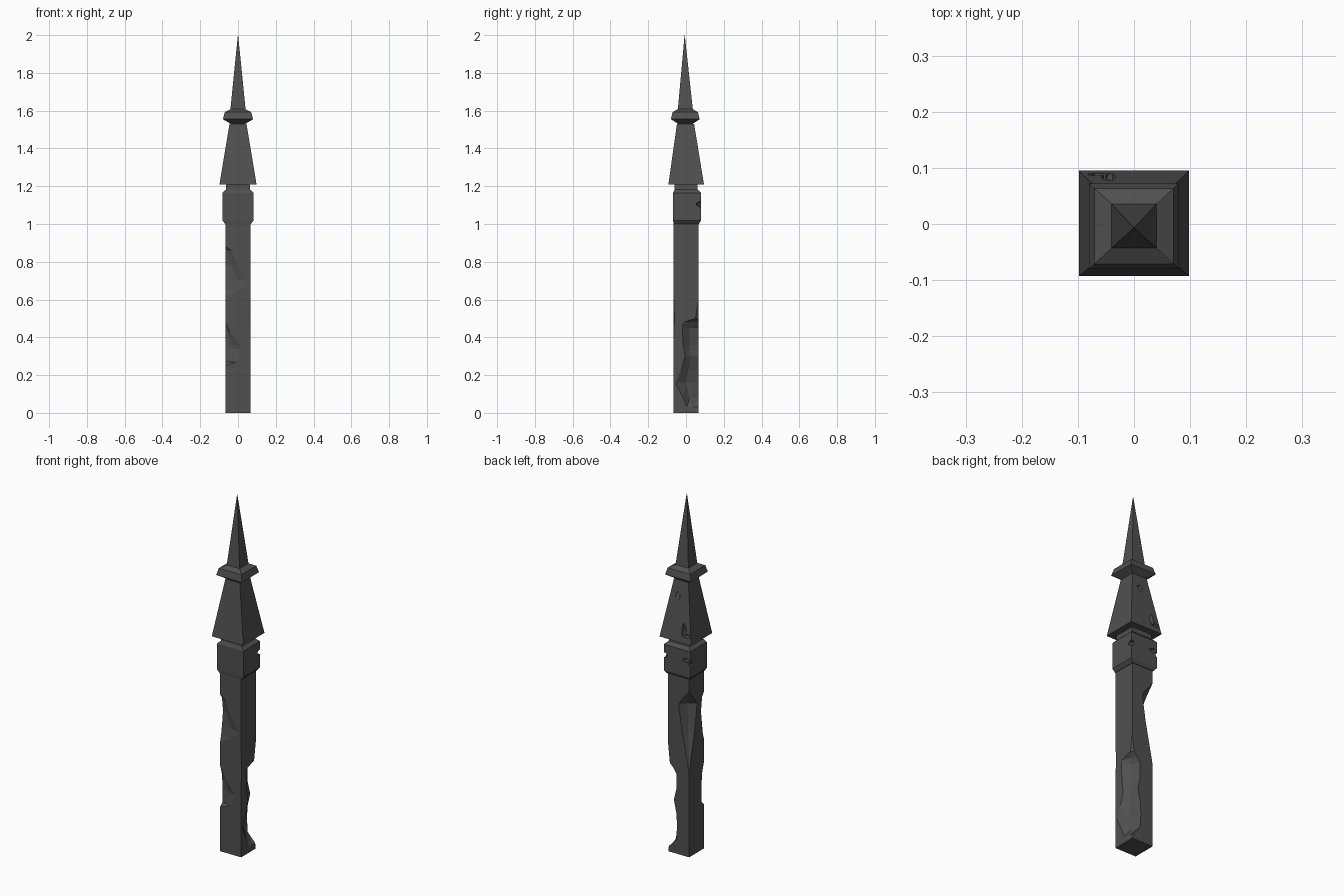
import bpy, bmesh, random
from mathutils import Vector, Euler

if "Cube" in bpy.data.objects:
    bpy.data.objects.remove(bpy.data.objects["Cube"])

random.seed(4)

iron = bpy.data.materials.new("dark grey stone")
iron.diffuse_color = (0.08, 0.08, 0.08, 1)
iron.use_nodes = True
iron.node_tree.nodes["Principled BSDF"].inputs["Base Color"].default_value = iron.diffuse_color


def finish(bm, name):
    bmesh.ops.remove_doubles(bm, verts=bm.verts, dist=1e-4)
    bmesh.ops.recalc_face_normals(bm, faces=bm.faces)
    me = bpy.data.meshes.new(name)
    bm.to_mesh(me)
    bm.free()
    me.materials.append(iron)
    ob = bpy.data.objects.new(name, me)
    bpy.context.collection.objects.link(ob)
    return ob


def loft(rings, name, triangulate=False):
    bm = bmesh.new()
    loops = [[bm.verts.new(p) for p in r] for r in rings]
    n = len(loops[0])
    for lo, hi in zip(loops, loops[1:]):
        for i in range(n):
            j = (i + 1) % n
            bm.faces.new((lo[i], lo[j], hi[j], hi[i]))
    bm.faces.new(loops[0][::-1])
    bm.faces.new(loops[-1])
    if triangulate:
        bmesh.ops.remove_doubles(bm, verts=bm.verts, dist=1e-4)
        bmesh.ops.triangulate(bm, faces=bm.faces)
    return finish(bm, name)


# Broken corners of the shaft: (z, cut along x, cut along y), anticlockwise from front left
H = 0.065
CHIPS = [
    ((-1, -1), [(0, 0, 0), (.25, 0, 0), (.27, .06, .02), (.34, .09, .022), (.43, .02, .015),
                (.48, 0, 0), (.62, 0, 0), (.65, .07, .008), (.70, .12, .015), (.78, .06, .025),
                (.86, .03, .015), (.88, 0, 0), (1, 0, 0)]),
    ((1, -1), [(0, 0, 0), (.4, 0, 0), (.5, .012, .004), (.6, 0, 0), (1, 0, 0)]),
    ((1, 1), [(0, 0, 0), (.03, .004, .06), (.08, .05, .08), (.16, .055, .12), (.23, .05, .09),
              (.30, .035, .07), (.36, .05, .08), (.45, .05, .085), (.48, .03, .08),
              (.50, .01, .015), (.6, 0, 0), (1, 0, 0)]),
    ((-1, 1), [(0, 0, 0), (.47, 0, 0), (.70, .045, .05), (.84, .065, .07), (.87, .05, .05),
               (.93, 0, 0), (1, 0, 0)]),
]


def cut_at(keys, z):
    for k0, k1 in zip(keys, keys[1:]):
        if k0[0] <= z <= k1[0]:
            t = (z - k0[0]) / (k1[0] - k0[0])
            return k0[1] + (k1[1] - k0[1]) * t, k0[2] + (k1[2] - k0[2]) * t


rings = []
for z in sorted({k[0] for _, keys in CHIPS for k in keys}):
    ring = []
    for (sx, sy), keys in CHIPS:
        a, b = cut_at(keys, z)
        px = Vector((sx * (H - a), sy * H, z))
        py = Vector((sx * H, sy * (H - b), z))
        mid = (px + py) / 2 - Vector((sx, sy, 0)) * 0.12 * min(a, b)
        ring += [py, mid, px] if sx * sy > 0 else [px, mid, py]
    rings.append(ring)
loft(rings, "chipped_shaft", True)

# Square head: collar, tapered block, cap and spike (z, half x, front y, back y)
PROFILE = [
    (1.0, .068, -.066, .068), (1.018, .082, -.068, .079), (1.165, .082, -.068, .079),
    (1.182, .064, -.060, .062), (1.21, .062, -.060, .060), (1.21, .098, -.093, .095),
    (1.53, .045, -.048, .043), (1.53, .038, -.042, .036), (1.555, .080, -.080, .072),
    (1.592, .070, -.071, .063), (1.608, .040, -.043, .036), (1.995, .0012, -.0080, -.0060),
    (2.0, .0005, -.0075, -.0065),
]
head = loft([[(-x, f, z), (x, f, z), (x, b, z), (-x, b, z)] for z, x, f, b in PROFILE],
            "collar_and_spike")

# Small jagged nicks on the back of the head: (centre, size)
NICKS = [
    ((.01, .062, 1.45), (.022, .014, .03)),
    ((-.045, .083, 1.28), (.014, .016, .05)),
    ((-.065, .085, 1.25), (.022, .014, .014)),
    ((.078, .078, 1.105), (.020, .026, .018)),
    ((-.06, .082, 1.11), (.030, .014, .014)),
    ((-.083, .075, 1.09), (.014, .025, .015)),
]
bm = bmesh.new()
for i, (c, s) in enumerate(NICKS):
    part = bmesh.ops.create_icosphere(bm, subdivisions=1, radius=1)["verts"]
    turn = Euler((0, .4 * i, .2 * i)).to_matrix()
    for v in part:
        p = turn @ v.co * random.uniform(.8, 1.1)
        v.co = Vector(c) + Vector((p.x * s[0], p.y * s[1], p.z * s[2]))
cutter = finish(bm, "nick_cutter")
cutter.hide_render = True
cutter.hide_viewport = False
cutter.display_type = 'WIRE'

cut = head.modifiers.new("nicks", 'BOOLEAN')
cut.operation = 'DIFFERENCE'
cut.solver = 'EXACT'
cut.use_self = True
cut.object = cutter
